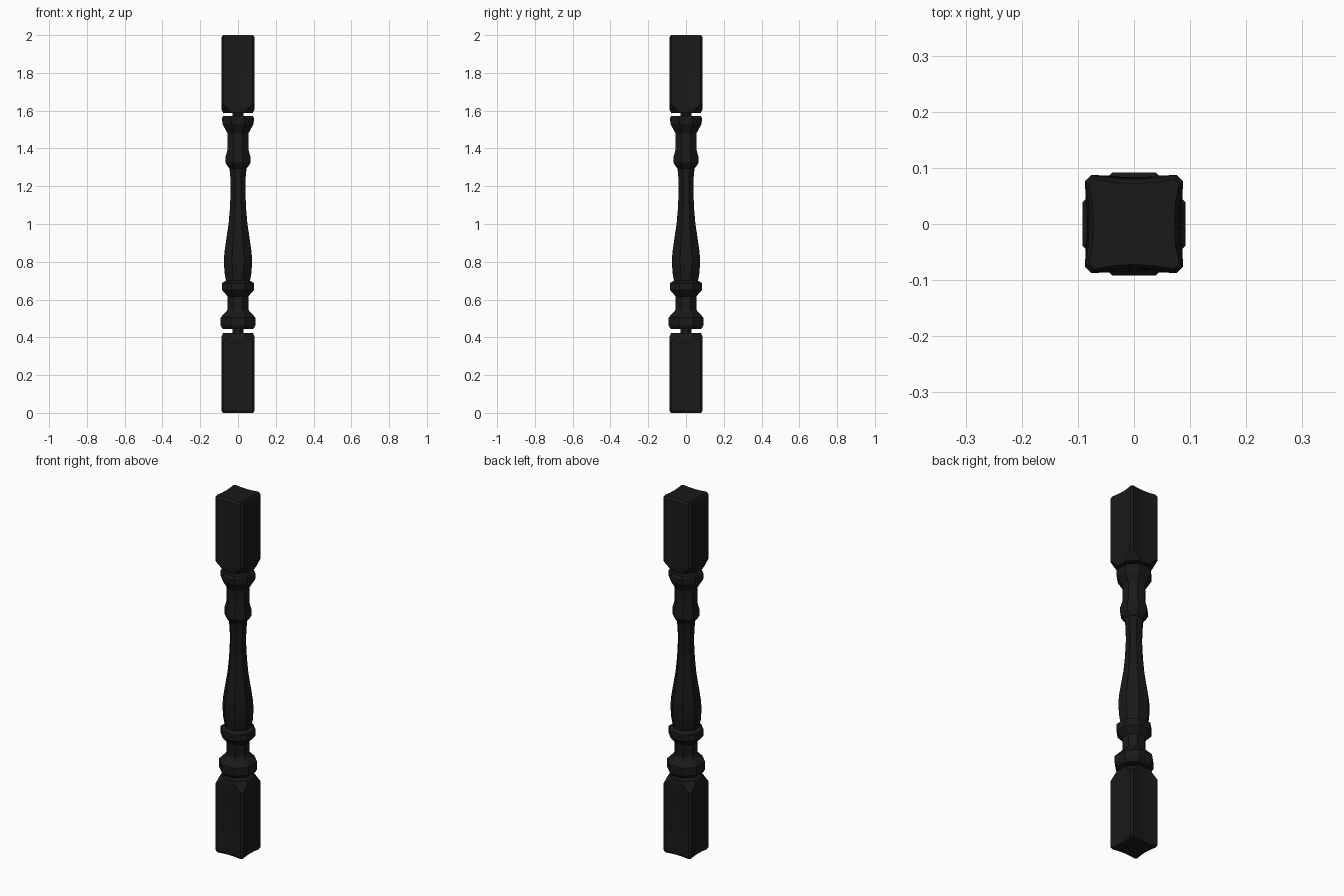
import bpy, bmesh, math

if "Cube" in bpy.data.objects:
    bpy.data.objects.remove(bpy.data.objects["Cube"])

T8 = math.tan(math.pi / 8)

mat = bpy.data.materials.new("dark_iron")
mat.diffuse_color = (0.011, 0.010, 0.009, 1)
mat.use_nodes = True
mat.node_tree.nodes["Principled BSDF"].inputs["Base Color"].default_value = mat.diffuse_color


def section(z, a, c=None, dip=0.0):
    """Four-sided ring: half width a, flat half length c, hollowed by dip.
    Without c it is a regular octagon."""
    c = a * T8 if c is None else c
    pts = []
    for k in range(4):
        cs, sn = [(1, 0), (0, 1), (-1, 0), (0, -1)][k]
        for t in (-1, -0.5, 0, 0.5, 1):
            x, y = a - dip * (1 - t * t), c * t
            pts.append((x * cs - y * sn, x * sn + y * cs, z))
    return pts


def loft(name, rings):
    """Skin a stack of rings and cap both ends."""
    bm = bmesh.new()
    loops = [[bm.verts.new(p) for p in section(*r)] for r in rings]
    n = len(loops[0])
    for lo, hi in zip(loops, loops[1:]):
        for i in range(n):
            j = (i + 1) % n
            bm.faces.new((lo[i], lo[j], hi[j], hi[i]))
    bm.faces.new(loops[0][::-1])
    bm.faces.new(loops[-1])
    bmesh.ops.recalc_face_normals(bm, faces=bm.faces[:])
    me = bpy.data.meshes.new(name)
    bm.to_mesh(me)
    bm.free()
    me.materials.append(mat)
    ob = bpy.data.objects.new(name, me)
    bpy.context.collection.objects.link(ob)
    bpy.ops.object.select_all(action='DESELECT')
    ob.select_set(True)
    bpy.context.view_layer.objects.active = ob
    bpy.ops.object.shade_smooth_by_angle(angle=math.radians(25))
    return ob


# Square blocks with hollow sides; the inner end tapers to an octagon
def block(name, outer, inner):
    s = 1 if inner > outer else -1
    rings = [
        (outer, 0.080, 0.070, 0.008),
        (outer + s * 0.012, 0.0875, 0.076, 0.008),
        (inner - s * 0.045, 0.0875, 0.076, 0.008),
        (inner - s * 0.015, 0.086, 0.042, 0.003),
        (inner, 0.079),
    ]
    return loft(name, rings if s > 0 else rings[::-1])


block("lower_block", 0.0, 0.423)
block("upper_block", 2.0, 1.588)

# Eight-sided turned shaft: neck, collars, vase and upper collars
shaft = [
    (0.41, 0.028), (0.443, 0.028), (0.443, 0.080), (0.463, 0.092),
    (0.505, 0.092), (0.540, 0.060), (0.548, 0.055), (0.617, 0.055),
    (0.650, 0.084), (0.688, 0.084), (0.700, 0.064), (0.740, 0.071),
    (0.800, 0.075), (0.850, 0.072), (0.920, 0.062), (1.000, 0.050),
    (1.080, 0.043), (1.170, 0.039), (1.240, 0.040), (1.295, 0.045),
    (1.302, 0.053), (1.325, 0.066), (1.355, 0.066), (1.395, 0.055),
    (1.480, 0.055), (1.530, 0.083), (1.562, 0.084), (1.573, 0.077),
    (1.573, 0.028), (1.60, 0.028),
]
loft("turned_shaft", shaft)
